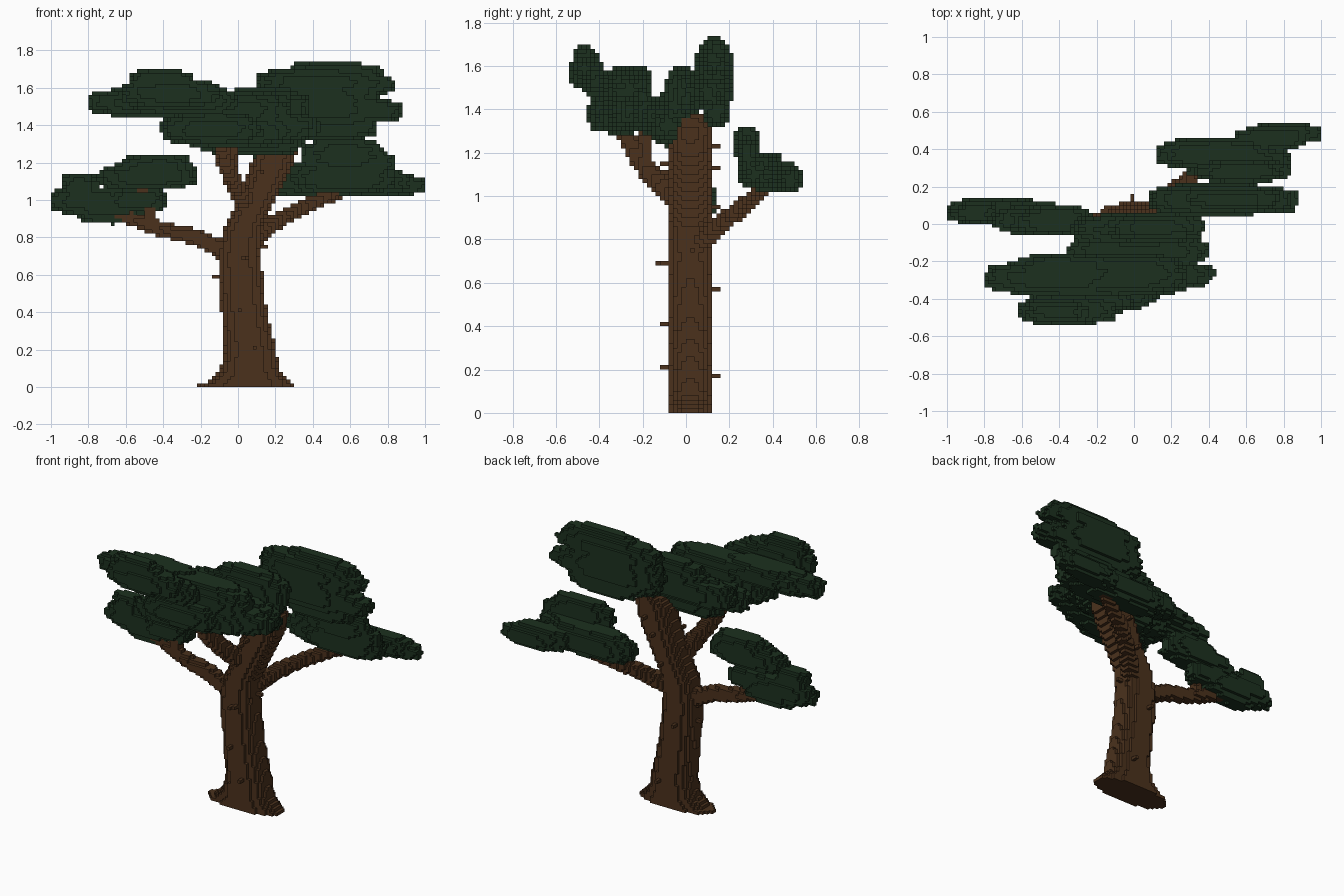
import bpy
import math
import random
from mathutils import Vector
from itertools import product

random.seed(4)
CELL = 0.02

default_cube = bpy.data.objects.get("Cube")
if default_cube:
    bpy.data.objects.remove(default_cube, do_unlink=True)


def make_material(name, colour):
    material = bpy.data.materials.new(name)
    material.use_nodes = True
    material.diffuse_color = colour
    material.node_tree.nodes["Principled BSDF"].inputs["Base Color"].default_value = colour
    return material


bark = make_material("brown bark", (0.07, 0.031, 0.012, 1))
leaves = make_material("dark green leaves", (0.0115, 0.03, 0.0135, 1))


def cell_range(low, high):
    return range(math.floor(low / CELL + 0.01), math.ceil(high / CELL - 0.01))


def centre(cell):
    return Vector([(c + 0.5) * CELL for c in cell])


def blob(x0, x1, y0, y1, z0, z1):
    """Rounded clump of cells stretched along x, with ragged row ends."""
    cells = set()
    for j, k in product(cell_range(y0, y1), cell_range(z0, z1)):
        p = centre((0, j, k))
        v = abs(2 * p.y - y0 - y1) / (y1 - y0)
        w = abs(2 * p.z - z0 - z1) / (z1 - z0)
        room = 1 - v ** 2.2 - w ** 2.2
        if room > 0:
            half = (x1 - x0) / 2 * room ** 0.36
            mid = (x0 + x1) / 2 + random.uniform(-0.025, 0.025)
            cells.update((i, j, k) for i in cell_range(max(x0, mid - half), min(x1, mid + half)))
    return cells


def limb(path, r0, r1):
    """Cells around a polyline whose radius tapers from r0 to r1."""
    cells = set()
    points = [Vector(p) for p in path]
    steps = len(points) - 1
    for s in range(steps):
        a, b = points[s], points[s + 1]
        count = math.ceil((b - a).length / (CELL / 2))
        for n in range(count + 1):
            p = a.lerp(b, n / count)
            r = r0 + (r1 - r0) * (s + n / count) / steps
            spans = [cell_range(c - r, c + r) for c in p]
            cells.update(c for c in product(*spans) if (centre(c) - p).length <= r)
    return cells


def interpolate(profile, z):
    for a, b in zip(profile, profile[1:]):
        if a[0] <= z <= b[0]:
            t = (z - a[0]) / (b[0] - a[0])
            return [u + (v - u) * t for u, v in zip(a[1:], b[1:])]
    return profile[-1][1:]


def trunk_cells():
    """Stacked oval layers following left and right edges by height."""
    profile = [(0, -0.24, 0.32), (0.03, -0.16, 0.28), (0.08, -0.1, 0.23), (0.2, -0.07, 0.2),
               (0.42, -0.09, 0.15), (0.7, -0.11, 0.12), (0.84, -0.08, 0.12),
               (1, 0, 0.2), (1.2, 0.07, 0.3), (1.3, 0.1, 0.32), (1.37, 0.2, 0.28)]
    cells = set()
    for k in cell_range(0, 1.37):
        x0, x1 = interpolate(profile, (k + 0.5) * CELL)
        for i, j in product(cell_range(x0, x1), cell_range(-0.08, 0.12)):
            p = centre((i, j, k))
            u = abs(2 * p.x - x0 - x1) / (x1 - x0)
            if u ** 2.2 + abs((p.y - 0.02) / 0.1) ** 2.2 <= 1.03:
                cells.add((i, j, k))
    return cells


def twig(x, y, z, axis, length):
    """Short stub one cell thick."""
    start = [math.floor(c / CELL) for c in (x, y, z)]
    cells = set()
    for n in range(abs(length)):
        cell = list(start)
        cell[axis] += n if length > 0 else -n
        cells.add(tuple(cell))
    return cells


parts = {}


def add_part(name, material, *groups):
    taken = set().union(*(cells for cells, _ in parts.values()))
    parts[name] = (set().union(*groups) - taken, material)


# Wood
add_part("trunk", bark, trunk_cells())
add_part("left_branch", bark,
         limb([(-0.06, 0.02, 0.72), (-0.22, 0.02, 0.8), (-0.42, 0.03, 0.845), (-0.68, 0.06, 0.94)],
              0.05, 0.035),
         limb([(-0.45, 0.03, 0.86), (-0.48, 0.02, 0.96), (-0.52, 0.02, 1.09)], 0.035, 0.025))
add_part("right_branch", bark,
         limb([(0.08, 0.07, 0.79), (0.2, 0.17, 0.88), (0.32, 0.26, 0.95), (0.56, 0.38, 1.05)],
              0.05, 0.035))
add_part("front_branch", bark,
         limb([(0.05, -0.02, 0.96), (0, -0.12, 1.06), (-0.06, -0.22, 1.17), (-0.1, -0.3, 1.32)],
              0.055, 0.04),
         limb([(-0.04, -0.18, 1.11), (-0.03, -0.19, 1.27)], 0.035, 0.03))
front_twigs = [(0.08, 0.21), (0, 0.41), (0.04, 0.69), (0.04, 1.01), (0.09, 1.11), (0.12, 1.16)]
back_twigs = [(0.1, 0.17), (-0.02, 0.57), (0.08, 0.95), (0.15, 1.12), (0.2, 1.22)]
add_part("twigs", bark,
         *(twig(x, -0.05, z, 1, -4) for x, z in front_twigs),
         *(twig(x, 0.09, z, 1, 4) for x, z in back_twigs),
         twig(0.035, -0.11, 0.69, 1, -2),
         twig(-0.07, 0.02, 0.59, 0, -4), twig(0.09, 0.02, 0.75, 0, 4))

# Foliage
add_part("back_crown", leaves,
         blob(0.22, 0.78, 0.07, 0.2, 1.56, 1.74),
         blob(0.1, 0.77, 0.04, 0.22, 1.54, 1.71),
         blob(0.4, 0.84, 0.06, 0.2, 1.56, 1.68),
         blob(0.08, 0.76, 0.04, 0.22, 1.36, 1.66),
         blob(0.38, 0.88, 0.05, 0.2, 1.41, 1.55),
         blob(0.24, 0.74, 0.07, 0.21, 1.32, 1.47))
add_part("middle_crown", leaves,
         blob(-0.13, 0.37, -0.1, 0.06, 1.38, 1.6),
         blob(-0.33, 0.36, -0.12, 0.06, 1.33, 1.52),
         blob(-0.36, 0.39, -0.24, -0.06, 1.28, 1.47),
         blob(-0.2, 0.36, -0.18, 0, 1.23, 1.42))
add_part("front_crown", leaves,
         blob(-0.8, -0.08, -0.38, -0.2, 1.44, 1.6),
         blob(-0.64, -0.12, -0.37, -0.16, 1.46, 1.61),
         blob(-0.36, 0.28, -0.38, -0.16, 1.36, 1.59),
         blob(-0.41, 0.43, -0.36, -0.19, 1.3, 1.48),
         blob(-0.36, 0.28, -0.4, -0.2, 1.28, 1.44),
         blob(-0.4, 0.12, -0.46, -0.28, 1.29, 1.47))
add_part("front_left_crown", leaves,
         blob(-0.58, -0.24, -0.53, -0.4, 1.54, 1.7),
         blob(-0.62, -0.1, -0.54, -0.38, 1.49, 1.65),
         blob(-0.56, 0, -0.48, -0.36, 1.45, 1.61))
add_part("right_foliage", leaves,
         blob(0.35, 0.78, 0.22, 0.34, 1.15, 1.33),
         blob(0.38, 0.83, 0.23, 0.34, 1.12, 1.28),
         blob(0.12, 0.76, 0.29, 0.46, 1.01, 1.21),
         blob(0.28, 0.84, 0.23, 0.42, 1.03, 1.2),
         blob(0.55, 0.93, 0.4, 0.52, 1.02, 1.17),
         blob(0.63, 1, 0.43, 0.54, 1.02, 1.14))
add_part("left_foliage", leaves,
         blob(-1, -0.6, 0, 0.14, 0.92, 1.07),
         blob(-0.88, -0.5, 0, 0.14, 0.87, 1.06),
         blob(-0.94, -0.75, 0, 0.13, 0.96, 1.15),
         blob(-0.7, -0.38, -0.02, 0.13, 0.93, 1.07),
         blob(-0.75, -0.22, -0.06, 0.1, 1.05, 1.2),
         blob(-0.62, -0.24, -0.06, 0.1, 1.08, 1.25))

# Turn each group of cells into a blocky shell of outer faces
occupied = set().union(*(cells for cells, _ in parts.values()))
for name, (cells, material) in parts.items():
    corner_index, faces = {}, []
    for cell in sorted(cells):
        for axis, side in product(range(3), (0, 1)):
            neighbour = list(cell)
            neighbour[axis] += 2 * side - 1
            if tuple(neighbour) in occupied:
                continue
            face = []
            for u, v in ((0, 0), (1, 0), (1, 1), (0, 1)):
                corner = list(cell)
                corner[axis] += side
                corner[(axis + 1) % 3] += u
                corner[(axis + 2) % 3] += v
                face.append(corner_index.setdefault(tuple(corner), len(corner_index)))
            faces.append(face if side else face[::-1])
    mesh = bpy.data.meshes.new(name)
    mesh.from_pydata([[c * CELL for c in corner] for corner in corner_index], [], faces)
    mesh.materials.append(material)
    bpy.context.collection.objects.link(bpy.data.objects.new(name, mesh))
